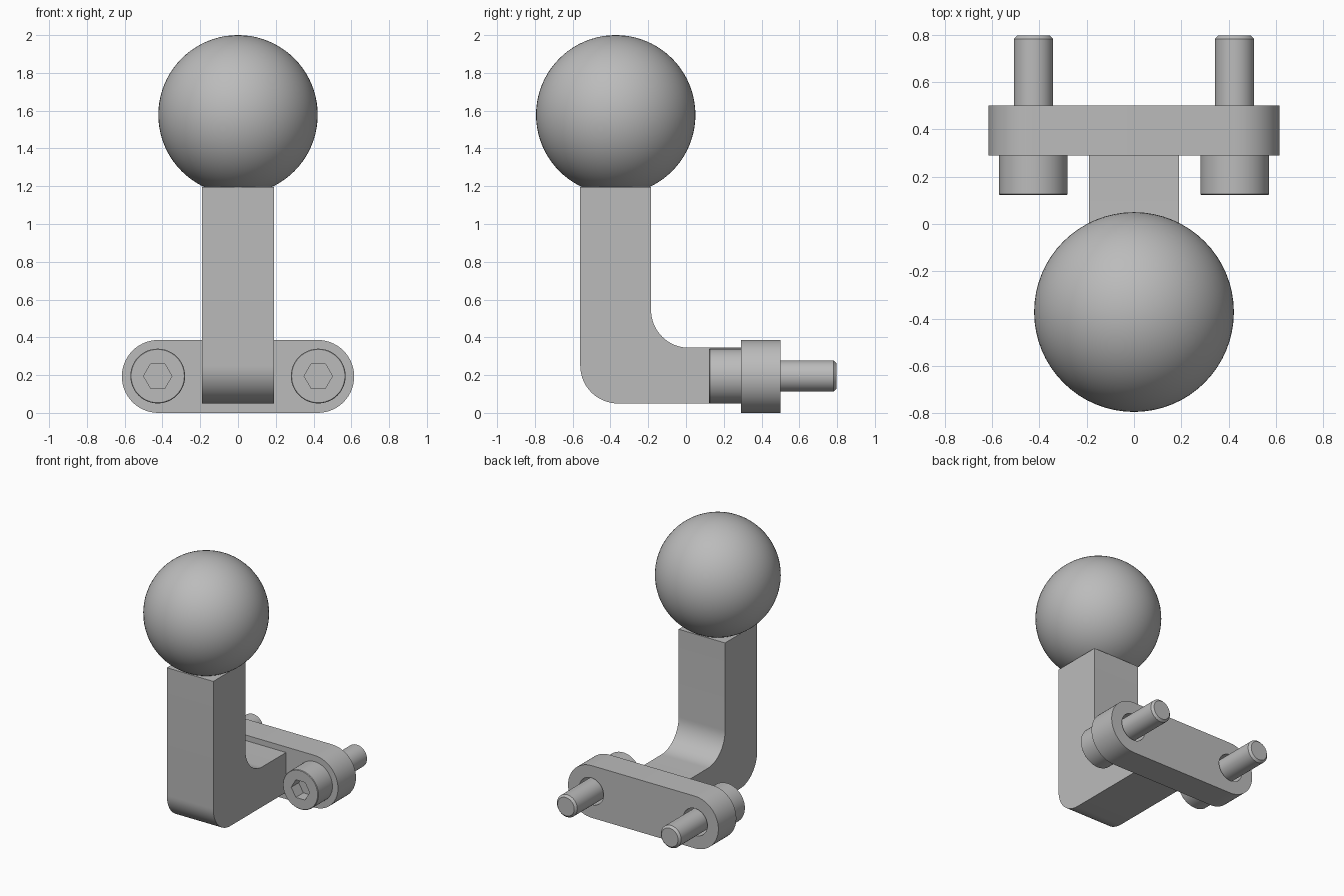
import bpy, bmesh, math
from mathutils import Matrix, Vector

if "Cube" in bpy.data.objects:
    bpy.data.objects.remove(bpy.data.objects["Cube"])

grey = bpy.data.materials.new("plain grey")
grey.use_nodes = True
GREY = (0.5, 0.5, 0.5, 1)
grey.diffuse_color = GREY
grey.node_tree.nodes["Principled BSDF"].inputs["Base Color"].default_value = GREY

BOLT_X, BOLT_Z = 0.425, 0.195


def finish(name, bm):
    bmesh.ops.recalc_face_normals(bm, faces=bm.faces)
    mesh = bpy.data.meshes.new(name)
    bm.to_mesh(mesh)
    bm.free()
    obj = bpy.data.objects.new(name, mesh)
    bpy.context.collection.objects.link(obj)
    mesh.materials.append(grey)
    return obj


def smooth(obj):
    bpy.ops.object.select_all(action="DESELECT")
    obj.select_set(True)
    bpy.context.view_layer.objects.active = obj
    bpy.ops.object.shade_smooth_by_angle(angle=math.radians(30))


def arc(cx, cy, r, start, end, steps=16):
    angles = [math.radians(start + (end - start) * i / steps) for i in range(steps + 1)]
    return [(cx + r * math.cos(a), cy + r * math.sin(a)) for a in angles]


def extrude(name, points, offset):
    bm = bmesh.new()
    face = bm.faces.new([bm.verts.new(p) for p in points])
    top = bmesh.ops.extrude_face_region(bm, geom=[face])["geom"]
    bmesh.ops.translate(bm, vec=Vector(offset),
                        verts=[v for v in top if isinstance(v, bmesh.types.BMVert)])
    return finish(name, bm)


def ring_stack(name, x, rings, sides=48):
    """Closed solid along y through rings of (y, radius, sides offset)."""
    bm = bmesh.new()
    loops = []
    for y, r in rings:
        loops.append([bm.verts.new((x + r * math.cos(a), y, BOLT_Z + r * math.sin(a)))
                      for a in (2 * math.pi * i / sides for i in range(sides))])
    for a, b in zip(loops, loops[1:]):
        for i in range(sides):
            j = (i + 1) % sides
            bm.faces.new((a[i], a[j], b[j], b[i]))
    bm.faces.new(loops[0])
    bm.faces.new(loops[-1])
    return finish(name, bm)


def cut(obj, cutter):
    cutter.hide_render = True
    cutter.hide_set(True)
    mod = obj.modifiers.new("cut", "BOOLEAN")
    mod.operation = "DIFFERENCE"
    mod.solver = "EXACT"
    mod.object = cutter
    bpy.context.view_layer.objects.active = obj
    bpy.ops.object.modifier_apply(modifier=mod.name)
    bpy.data.objects.remove(cutter)


# Ball knob
bm = bmesh.new()
bmesh.ops.create_uvsphere(bm, u_segments=64, v_segments=40, radius=0.422,
                          matrix=Matrix.Translation((0, -0.372, 1.578)))
smooth(finish("ball_knob", bm))

# Bent square arm, profile in the side plane
side = [(-0.185, 1.195), (-0.56, 1.195)]
side += arc(-0.36, 0.25, 0.2, 180, 270)
side += [(0.3, 0.05), (0.3, 0.345)]
side += arc(0.015, 0.545, 0.2, 270, 180)
smooth(extrude("bent_arm", [(-0.19, y, z) for y, z in side], (0.38, 0, 0)))

# Round-ended mounting plate with clearance holes
outline = arc(0.422, 0.193, 0.193, -90, 90, 28) + arc(-0.422, 0.193, 0.193, 90, 270, 28)
plate = extrude("mounting_plate", [(x, 0.29, z) for x, z in outline], (0, 0.21, 0))
for s in (-1, 1):
    cut(plate, ring_stack("hole_cutter", s * BOLT_X, [(0.2, 0.1), (0.6, 0.1)]))
smooth(plate)

# Socket head bolts
for s, label in ((-1, "right"), (1, "left")):
    x = s * BOLT_X
    head = ring_stack(label + "_bolt_head", x,
                      [(0.122, 0.141), (0.126, 0.145), (0.29, 0.145)])
    cut(head, ring_stack("socket_cutter", x, [(0.05, 0.075), (0.21, 0.075)], 6))
    smooth(head)
    smooth(ring_stack(label + "_bolt_shank", x,
                      [(0.28, 0.083), (0.782, 0.083), (0.797, 0.068)]))
